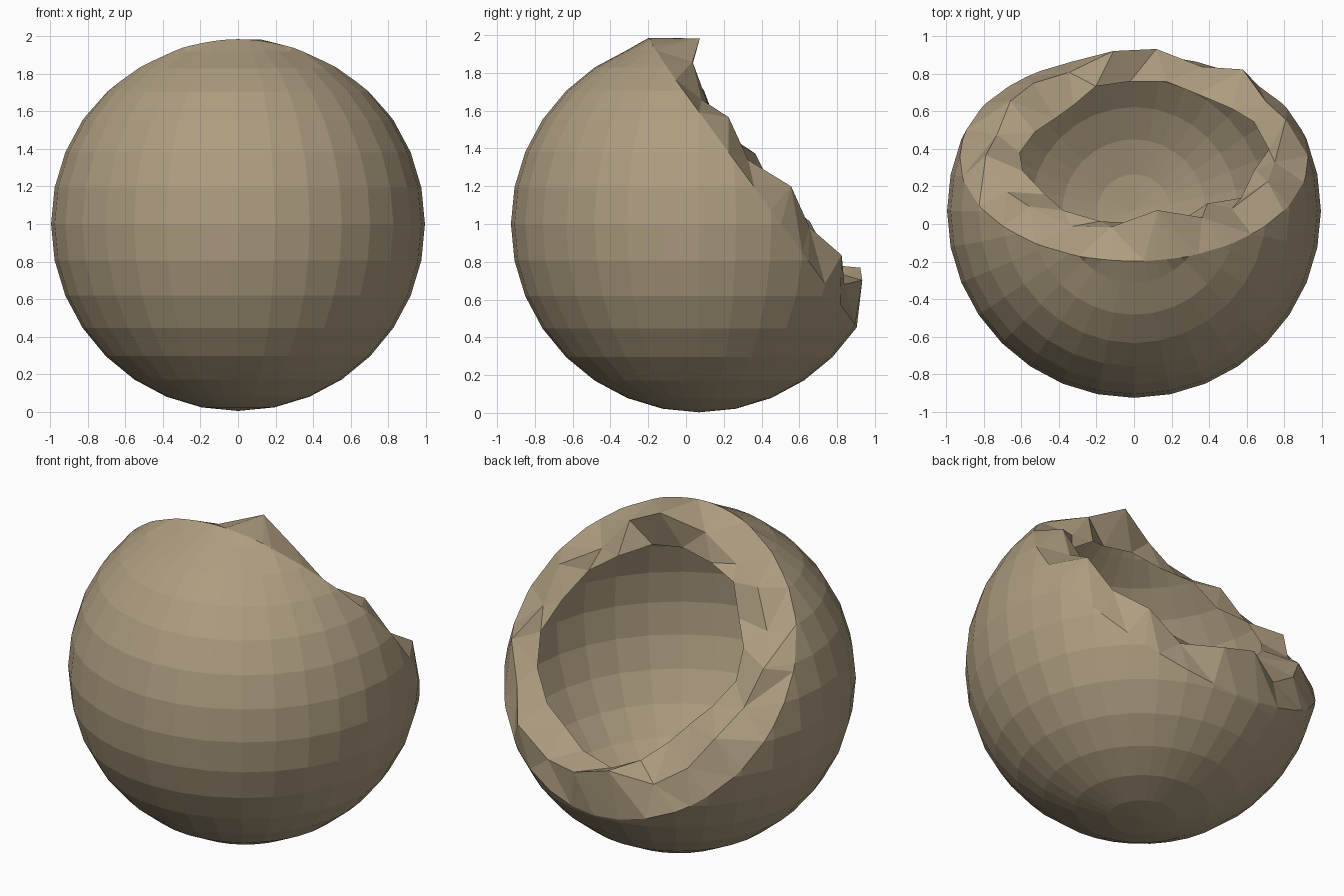
import bpy, bmesh, math
from mathutils import Vector, Matrix

if "Cube" in bpy.data.objects:
    bpy.data.objects.remove(bpy.data.objects["Cube"])

CENTRE = Vector((0, 0.07, 1.0))
TILT = math.radians(36.3)                      # the opening faces back and up
AXIS = Vector((0, math.cos(TILT), math.sin(TILT)))
UP = Vector((0, -math.sin(TILT), math.cos(TILT)))
SIDE = Vector((1, 0, 0))

clay = bpy.data.materials.new("tan_shell")
clay.diffuse_color = (0.42, 0.335, 0.215, 1)
clay.use_nodes = True
clay.node_tree.nodes["Principled BSDF"].inputs["Base Color"].default_value = clay.diffuse_color


def add_object(name, bm):
    me = bpy.data.meshes.new(name)
    bm.to_mesh(me)
    bm.free()
    me.materials.append(clay)
    ob = bpy.data.objects.new(name, me)
    bpy.context.collection.objects.link(ob)


def azimuth(p):
    q = p - CENTRE
    return math.atan2(q.dot(SIDE), q.dot(UP)) % (2 * math.pi)


# Thin hollow sphere, opened by a slanted cut
bm = bmesh.new()
bmesh.ops.create_uvsphere(bm, u_segments=32, v_segments=16, radius=0.997,
                          matrix=Matrix.Translation(CENTRE))
bmesh.ops.bisect_plane(bm, geom=bm.verts[:] + bm.edges[:] + bm.faces[:], dist=0.002,
                       plane_co=CENTRE + AXIS * 0.35, plane_no=AXIS, clear_outer=True)
edge_verts = [v for v in bm.verts if any(e.is_boundary for e in v.link_edges)]
for v in edge_verts:                           # the lip rises slightly at the top
    v.co.z += 0.03 * max(0, math.cos(azimuth(v.co))) ** 8
edge = sorted((v.co.copy() for v in edge_verts), key=azimuth)
add_object("broken_shell", bm)

# Jagged rim folding inward, going round from the top of the opening towards +x
mid_r = [.80, .80, .74, .80, .76, .82, .79, .82, .80, .76,
         .70, .76, .76, .74, .74, .80, .76, .79, .74, .78]
mid_d = [.585, .48, .40, .46, .41, .51, .46, .51, .43, .52,
         .55, .42, .45, .48, .42, .46, .38, .44, .38, .46]
inner_r = [.66, .67, .64, .69, .67, .72, .68, .66, .61, .63,
           .65, .60, .53, .51, .55, .61, .63, .60, .67, .65]
inner_d = [.40, .38, .42, .37, .41, .39, .42, .38, .40, .41,
           .38, .41, .39, .40, .41, .40, .42, .38, .41, .39]
N = len(mid_r)


def rim_ring(bm, radii, depths, shift):
    ring = []
    for k in range(N):
        a = 2 * math.pi * (k + shift) / N
        ring.append(bm.verts.new(CENTRE + AXIS * depths[k]
                                 + (SIDE * math.sin(a) + UP * math.cos(a)) * radii[k]))
    return ring


bm = bmesh.new()
outer = [bm.verts.new(p) for p in edge]
mid = rim_ring(bm, mid_r, mid_d, 0.5)
inner = rim_ring(bm, inner_r, inner_d, 0.1)
sector = [int(azimuth(v.co) / (2 * math.pi) * N) % N for v in outer]
for i, v in enumerate(outer):                  # shell edge to the shards
    w = outer[(i + 1) % len(outer)]
    k, k_next = sector[i], sector[(i + 1) % len(outer)]
    bm.faces.new((v, w, mid[k]))
    while k != k_next:
        bm.faces.new((w, mid[(k + 1) % N], mid[k]))
        k = (k + 1) % N
for k in range(N):                             # shards to the inner lip
    n = (k + 1) % N
    bm.faces.new((mid[k], inner[n], inner[k]))
    bm.faces.new((mid[k], mid[n], inner[n]))
bmesh.ops.recalc_face_normals(bm, faces=bm.faces)
if sum(f.normal.dot(AXIS) for f in bm.faces) < 0:
    bmesh.ops.reverse_faces(bm, faces=bm.faces)
add_object("jagged_rim", bm)
